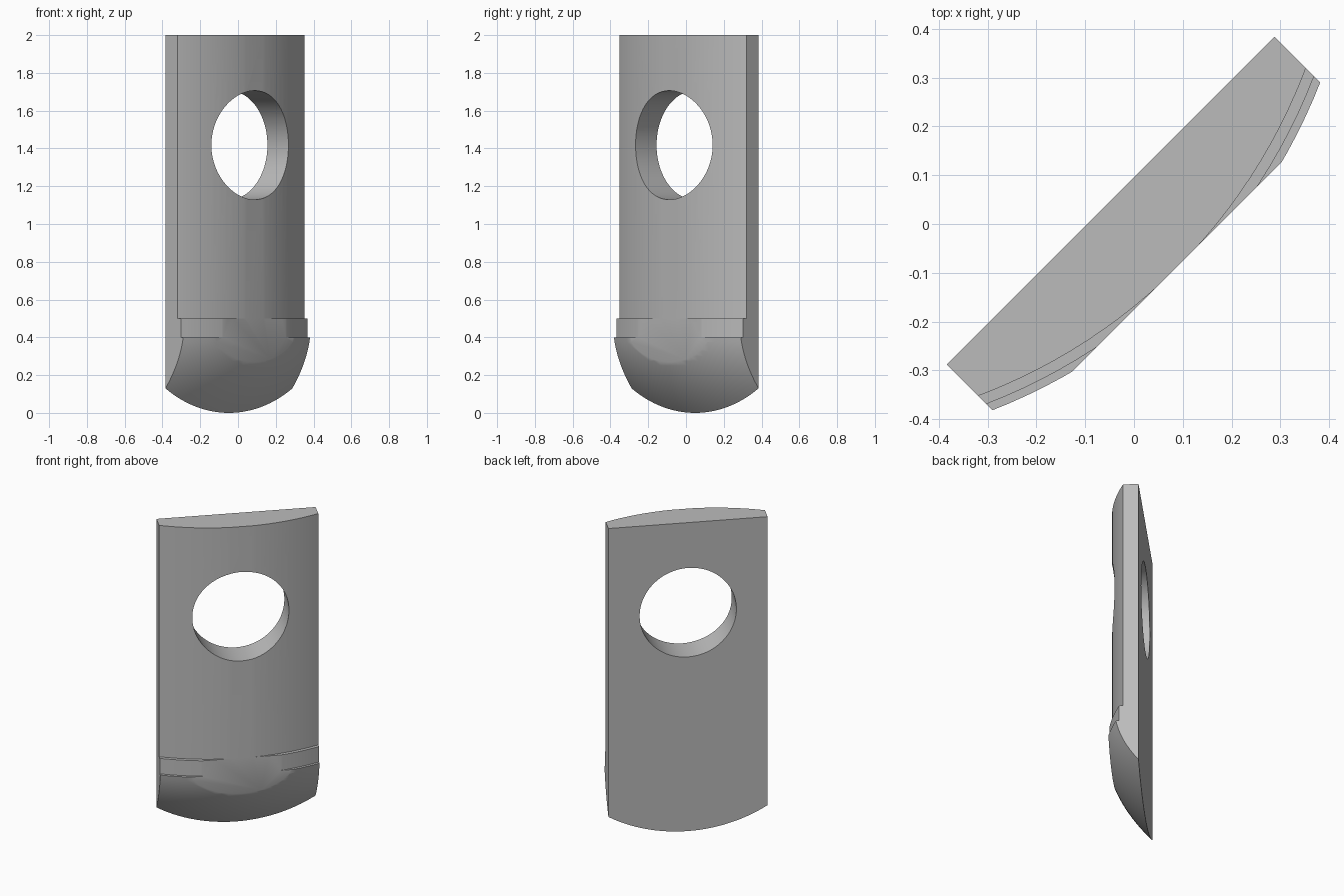
import bpy, bmesh, math
from mathutils import Matrix, Vector

if "Cube" in bpy.data.objects:
    bpy.data.objects.remove(bpy.data.objects["Cube"])

TURN = math.radians(45)      # the plate stands diagonally
AXIS_Y = 1.024               # axis of the curved face, behind the plate
HALF_WIDTH, BACK, FLAT = 0.475, 0.068, -0.124

grey = bpy.data.materials.new("Grey")
grey.use_nodes = True
grey.diffuse_color = (0.5, 0.5, 0.5, 1)
grey.node_tree.nodes["Principled BSDF"].inputs["Base Color"].default_value = (0.5, 0.5, 0.5, 1)


def make_object(name, bm):
    mesh = bpy.data.meshes.new(name)
    bmesh.ops.recalc_face_normals(bm, faces=bm.faces)
    bm.to_mesh(mesh)
    bm.free()
    mesh.materials.append(grey)
    obj = bpy.data.objects.new(name, mesh)
    bpy.context.collection.objects.link(obj)
    return obj


def cut(target, cutter, operation):
    cutter.hide_render = True
    mod = target.modifiers.new("cut", 'BOOLEAN')
    mod.operation, mod.solver, mod.object = operation, 'EXACT', cutter
    bpy.context.view_layer.objects.active = target
    bpy.ops.object.modifier_apply(modifier=mod.name)
    bpy.data.objects.remove(cutter)


# Flat plate blank
bm = bmesh.new()
bmesh.ops.create_cube(bm, size=1)
for v in bm.verts:
    v.co = (v.co.x * 2 * HALF_WIDTH,
            BACK if v.co.y > 0 else FLAT,
            2 if v.co.z > 0 else -0.04)
plate = make_object("plate", bm)

# Turned body: rounded foot, two ledges, straight shaft
foot_heights = [-0.05 + 0.45 * i / 18 for i in range(19)]
profile = [(0, -0.05)]
profile += [(0.956 + 0.8577 * z - 1.0285 * z * (z - 0.13), z) for z in foot_heights]
profile += [(1.1716, 0.4), (1.1716, 0.5), (1.15, 0.5), (1.15, 2.2), (0, 2.2)]
bm = bmesh.new()
verts = [bm.verts.new((0, AXIS_Y - r, z)) for r, z in profile]
edges = [bm.edges.new(pair) for pair in zip(verts, verts[1:])]
bmesh.ops.spin(bm, geom=verts + edges, cent=(0, AXIS_Y, 0), axis=(0, 0, 1),
               angle=2 * math.pi, steps=180, use_merge=True)
bmesh.ops.remove_doubles(bm, verts=bm.verts, dist=1e-5)
cut(plate, make_object("turned_body", bm), 'INTERSECT')

# Round through hole
bm = bmesh.new()
bmesh.ops.create_cone(bm, cap_ends=True, segments=96, radius1=0.2885, radius2=0.2885, depth=1,
                      matrix=Matrix.Translation(Vector((0, 0, 1.4175))) @ Matrix.Rotation(math.pi / 2, 4, 'X'))
cut(plate, make_object("hole_cutter", bm), 'DIFFERENCE')

# Turn into place and shade
plate.data.transform(Matrix.Rotation(TURN, 4, 'Z'))
bpy.ops.object.select_all(action='DESELECT')
plate.select_set(True)
bpy.context.view_layer.objects.active = plate
bpy.ops.object.shade_smooth_by_angle(angle=math.radians(25))
